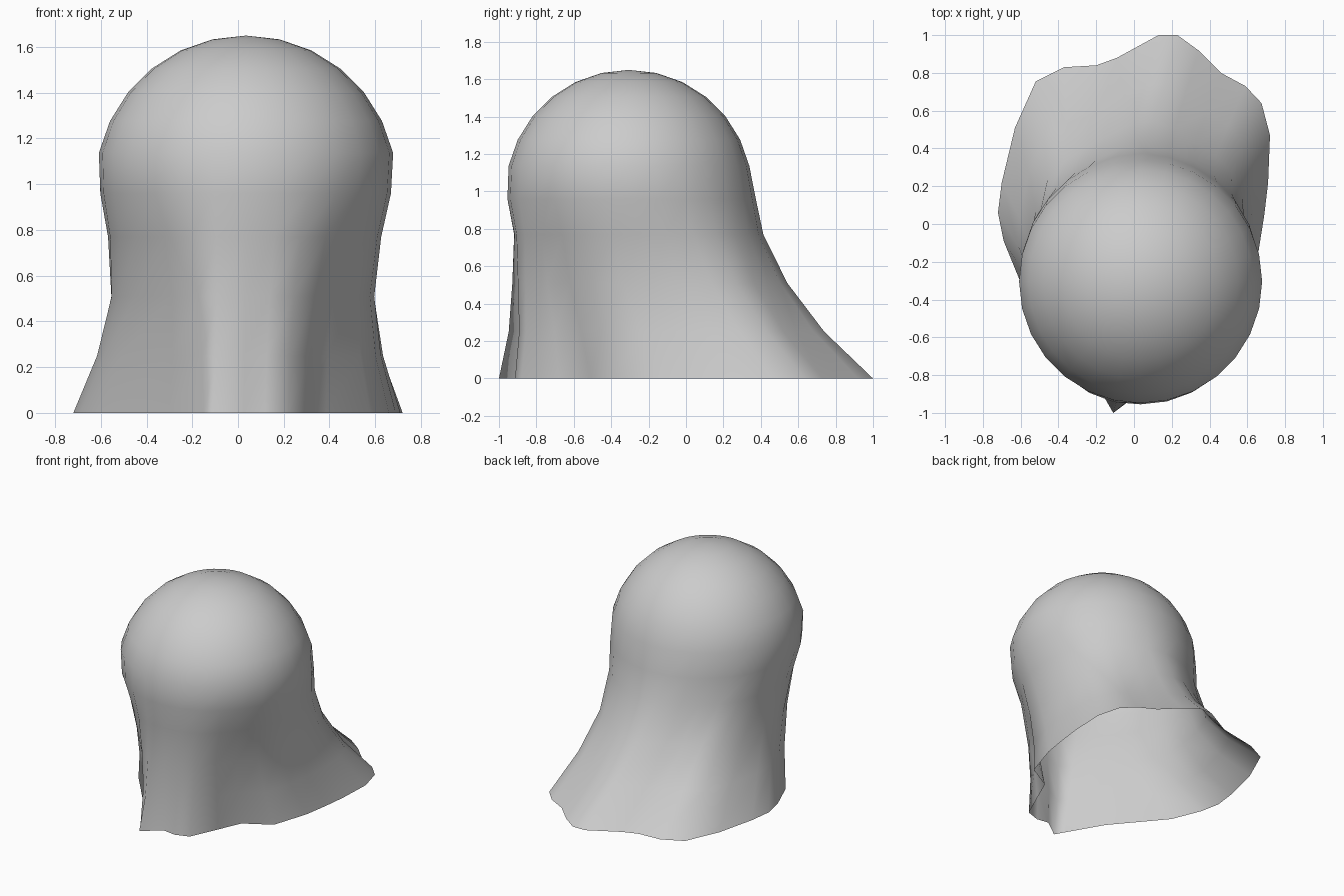
import bpy, bmesh
from math import sin, cos, pi, radians

if "Cube" in bpy.data.objects:
    bpy.data.objects.remove(bpy.data.objects["Cube"])

N = 28                      # sides around
CX, CY = 0.035, -0.305      # dome axis

# Wavy hem outline on the ground, counter-clockwise from the right side
HEM = [(.69, .05), (.71, .22), (.72, .47), (.675, .64), (.59, .73), (.46, .80), (.34, .92),
       (.23, 1.0), (.13, 1.0), (-.09, .88), (-.20, .84), (-.37, .83), (-.52, .755), (-.63, .51),
       (-.70, .22), (-.72, .06), (-.69, -.09), (-.60, -.31), (-.30, -.67), (-.15, -.93), (-.11, -1.0),
       (.025, -.90), (.117, -.914), (.22, -.88), (.31, -.68), (.385, -.51), (.576, -.40), (.66, -.14)]

# Skirt rings: height, x radius, y radius, blend towards the hem
RINGS = [(0, .5, .5, 1), (.25, .47, .56, .65), (.51, .51, .60, .35),
         (.77, .58, .615, .15), (.96, .633, .652, .04)]
# Dome rings follow a sphere
R = .66
for k in range(6, 0, -1):
    a = radians(90 / 7 * k)
    RINGS.append((.99 + R * cos(a), R * sin(a), R * sin(a), 0))

bm = bmesh.new()
loops = []
for z, rx, ry, t in RINGS:
    loop = []
    for i, (hx, hy) in enumerate(HEM):
        a = 2 * pi * i / N
        x, y = CX + rx * cos(a), CY + ry * sin(a)
        loop.append(bm.verts.new((x + (hx - x) * t, y + (hy - y) * t, z)))
    loops.append(loop)

# Walls between rings, then the crown; the bottom stays open
for lo, hi in zip(loops, loops[1:]):
    for i in range(N):
        j = (i + 1) % N
        bm.faces.new((lo[i], lo[j], hi[j], hi[i]))
top = bm.verts.new((CX, CY, .99 + R))
for i in range(N):
    bm.faces.new((loops[-1][i], loops[-1][(i + 1) % N], top))
for f in bm.faces:
    f.smooth = True

mesh = bpy.data.meshes.new("draped_hood")
bm.to_mesh(mesh)
bm.free()
hood = bpy.data.objects.new("draped_hood", mesh)
bpy.context.collection.objects.link(hood)
